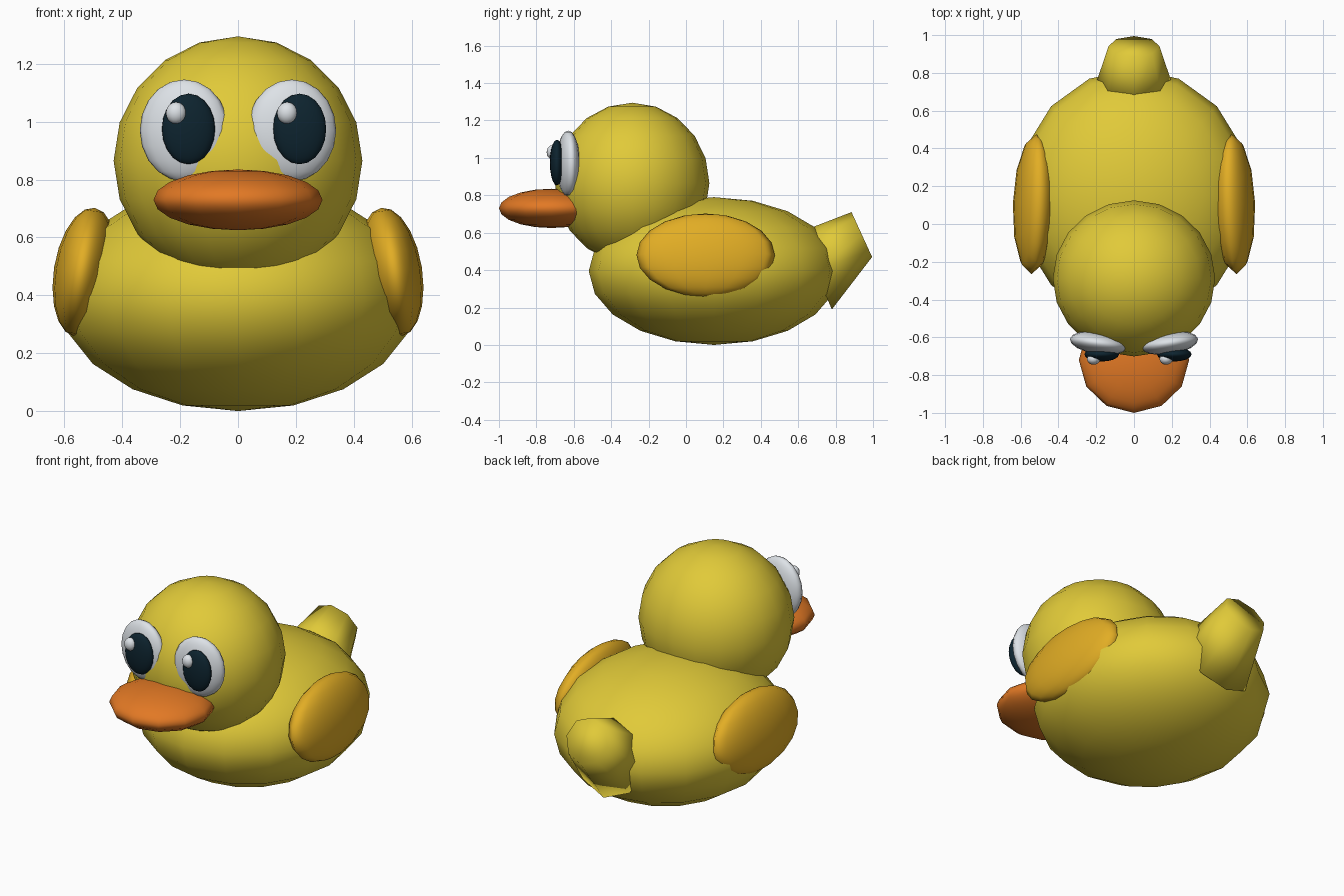
import bpy, bmesh, math

if "Cube" in bpy.data.objects:
    bpy.data.objects.remove(bpy.data.objects["Cube"])


def material(name, rgb):
    m = bpy.data.materials.new(name)
    m.diffuse_color = (*rgb, 1)
    m.use_nodes = True
    m.node_tree.nodes["Principled BSDF"].inputs["Base Color"].default_value = m.diffuse_color
    return m


YELLOW = material("yellow", (0.75, 0.59, 0.04))
GOLD = material("golden_yellow", (0.76, 0.42, 0.018))
ORANGE = material("orange", (0.76, 0.19, 0.018))
WHITE = material("white", (0.78, 0.82, 0.86))
DARK = material("dark_navy", (0.004, 0.017, 0.028))


def finish(ob, name, mat):
    ob.name = name
    ob.data.materials.append(mat)
    for p in ob.data.polygons:
        p.use_smooth = True
    return ob


def ellipsoid(name, loc, radii, mat, seg=16, rings=10, rot=(0, 0, 0)):
    bpy.ops.mesh.primitive_uv_sphere_add(
        segments=seg, ring_count=rings, location=loc,
        rotation=[math.radians(a) for a in rot])
    ob = bpy.context.object
    ob.scale = radii
    return finish(ob, name, mat)


# body and head
ellipsoid("body", (0, 0.15, 0.395), (0.62, 0.67, 0.395), YELLOW)
ellipsoid("head", (0, -0.288, 0.865), (0.43, 0.413, 0.43), YELLOW, seg=20)

# flattened beak
ellipsoid("beak", (0, -0.72, 0.73), (0.292, 0.28, 0.105), ORANGE, seg=12)

# eyes and wings on both sides; the pupils both look slightly to one side
for s, side in ((-1, "left"), (1, "right")):
    ellipsoid(f"{side}_eye", (s * 0.186, -0.63, 0.97), (0.155, 0.06, 0.176),
              WHITE, seg=16, rot=(0, 0, s * 8))
    ellipsoid(f"{side}_pupil", (s * 0.192 + 0.021, -0.69, 0.975),
              (0.092, 0.038, 0.122), DARK)
    ellipsoid(f"{side}_highlight", (s * 0.192 - 0.022, -0.715, 1.03),
              (0.035, 0.03, 0.038), WHITE)
    ellipsoid(f"{side}_wing", (s * 0.53, 0.105, 0.48), (0.107, 0.37, 0.225),
              GOLD, seg=12, rot=(0, -s * 9, s * 2))

# upturned tail: a tapered plug from the body to a blunt tip
bm = bmesh.new()
N = 8
# each ring: centre y, z, half-axis y, z, half-width
rings = []
for cy, cz, ay, az, w in ((0.69, 0.395, -0.09, 0.205, 0.22),
                          (0.94, 0.59, -0.055, 0.12, 0.135)):
    ring = []
    for i in range(N):
        a = math.tau * i / N
        ring.append(bm.verts.new((w * math.sin(a),
                                  cy + ay * math.cos(a),
                                  cz + az * math.cos(a))))
    rings.append(ring)
for i in range(N):
    j = (i + 1) % N
    bm.faces.new((rings[0][i], rings[0][j], rings[1][j], rings[1][i]))
bm.faces.new(rings[0])
bm.faces.new(rings[1])
bmesh.ops.recalc_face_normals(bm, faces=bm.faces)
mesh = bpy.data.meshes.new("tail")
bm.to_mesh(mesh)
bm.free()
tail = bpy.data.objects.new("tail", mesh)
bpy.context.collection.objects.link(tail)
finish(tail, "tail", YELLOW)
